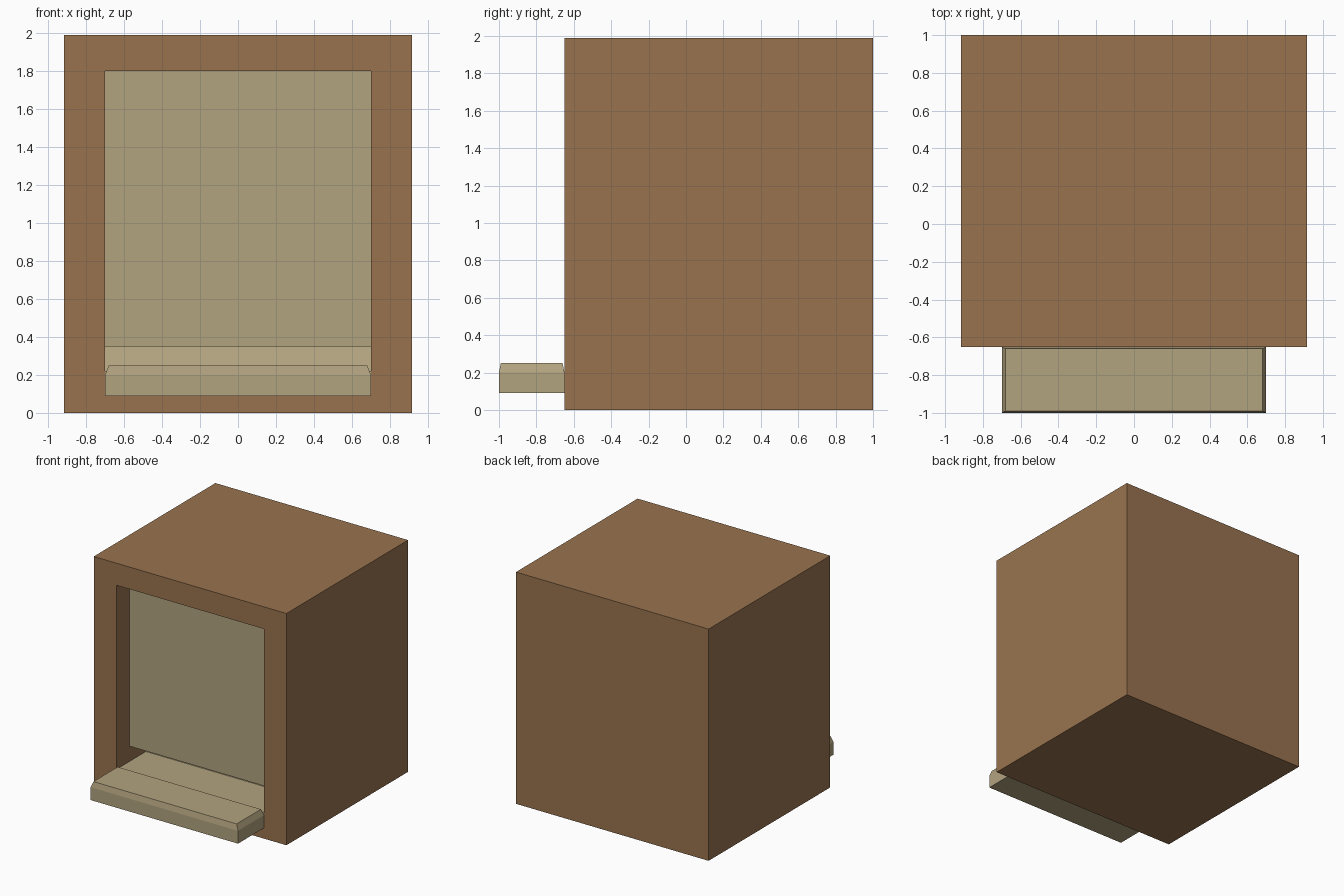
import bpy
import bmesh

cube = bpy.data.objects.get("Cube")
if cube:
    bpy.data.objects.remove(cube, do_unlink=True)


def material(name, rgb):
    mat = bpy.data.materials.new(name)
    mat.use_nodes = True
    mat.diffuse_color = (*rgb, 1)
    mat.node_tree.nodes["Principled BSDF"].inputs["Base Color"].default_value = (*rgb, 1)
    return mat


brown = material("brown wood", (0.319, 0.171, 0.078))
tan = material("tan wood", (0.448, 0.367, 0.214))


def finish(name, bm, mat):
    bmesh.ops.recalc_face_normals(bm, faces=bm.faces)
    mesh = bpy.data.meshes.new(name)
    bm.to_mesh(mesh)
    bm.free()
    mesh.materials.append(mat)
    obj = bpy.data.objects.new(name, mesh)
    bpy.context.collection.objects.link(obj)
    return obj


def box(name, half_x, ys, zs, mat):
    """Box symmetric about x = 0."""
    return prism(name, half_x, [(ys[0], zs[0]), (ys[1], zs[0]),
                                (ys[1], zs[1]), (ys[0], zs[1])], mat)


def prism(name, half_x, profile, mat):
    """Side profile (y, z) extruded across x."""
    bm = bmesh.new()
    face = bm.faces.new([bm.verts.new((-half_x, y, z)) for y, z in profile])
    grown = bmesh.ops.extrude_face_region(bm, geom=[face])["geom"]
    verts = [g for g in grown if isinstance(g, bmesh.types.BMVert)]
    bmesh.ops.translate(bm, verts=verts, vec=(2 * half_x, 0, 0))
    return finish(name, bm, mat)


FRONT, BACK, TOP = -0.65, 1.0, 1.99
OPEN_X, SILL, LINTEL = 0.70, 0.09, 1.80

# Cabinet with an opening cut into the front
cabinet = box("cabinet", 0.915, (FRONT, BACK), (0, TOP), brown)
cutter = box("opening_cutter", OPEN_X, (FRONT - 0.2, 0.8), (SILL, LINTEL), brown)
cutter.hide_render = True
cut = cabinet.modifiers.new("opening", "BOOLEAN")
cut.operation = "DIFFERENCE"
cut.solver = "EXACT"
cut.object = cutter
bpy.context.view_layer.objects.active = cabinet
cabinet.select_set(True)
bpy.ops.object.modifier_apply(modifier=cut.name)
bpy.data.objects.remove(cutter, do_unlink=True)

# Recessed front panel, leaving a slot below it
box("front_panel", OPEN_X, (-0.47, -0.42), (0.35, LINTEL), tan)

# Inner floor rising into a steep chute behind the panel
prism("inner_floor", OPEN_X,
      [(FRONT, SILL), (0.1, SILL), (0.1, 1.2), (-0.25, 0.22), (FRONT, 0.22)], tan)

# Tray in front, with a chamfered upper rim
bm = bmesh.new()
rings = []
for z, dx, dy in ((SILL, 0, 0), (0.20, 0, 0), (0.25, 0.02, 0.01)):
    x, y0, y1 = OPEN_X - dx, -1 + dy, FRONT - dy
    rings.append([bm.verts.new((px, py, z))
                  for px, py in ((-x, y0), (x, y0), (x, y1), (-x, y1))])
for low, high in zip(rings, rings[1:]):
    for i in range(4):
        j = (i + 1) % 4
        bm.faces.new((low[i], low[j], high[j], high[i]))
bm.faces.new(rings[0])
bm.faces.new(rings[-1])
finish("tray", bm, tan)
